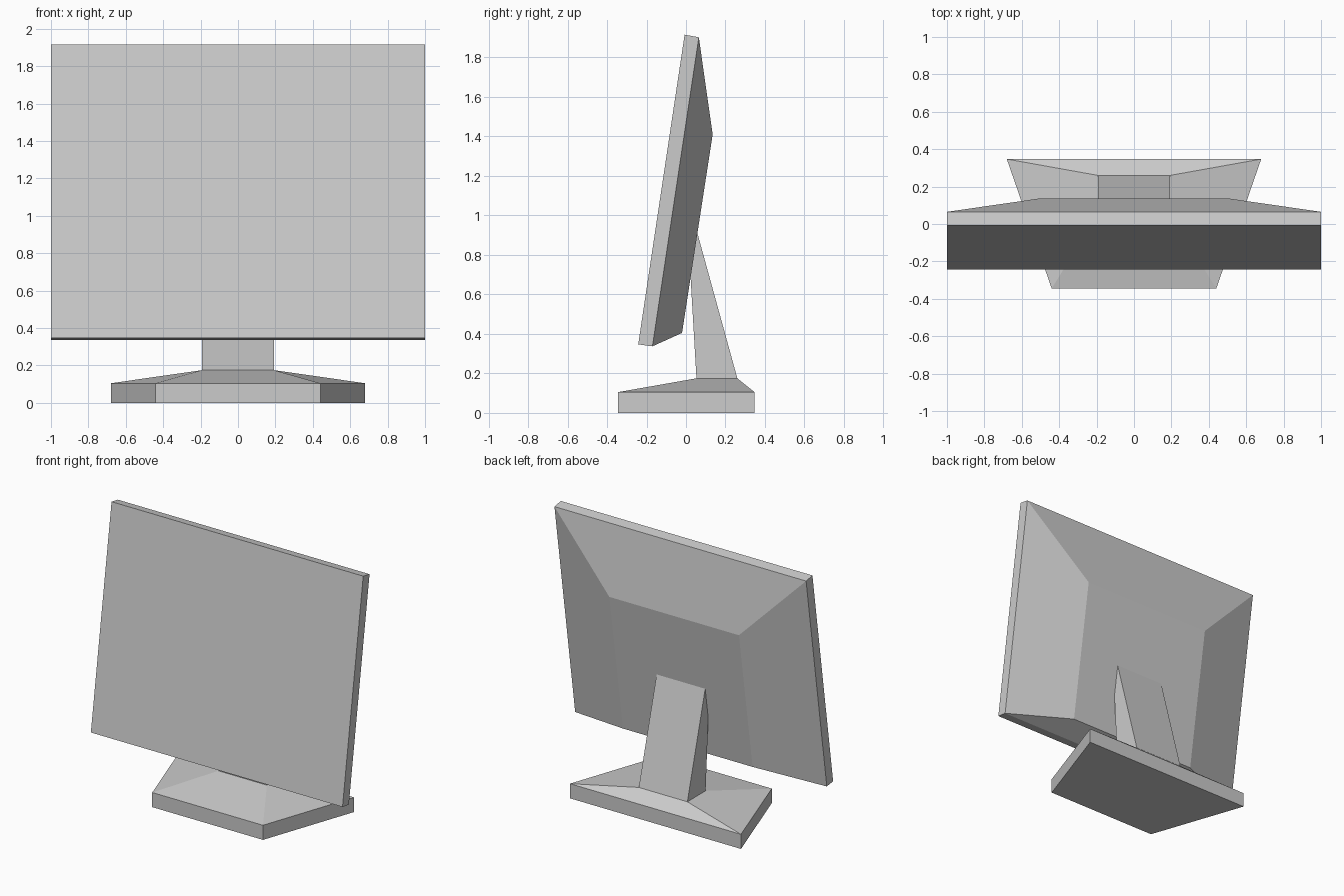
import bpy

cube = bpy.data.objects.get("Cube")
if cube:
    bpy.data.objects.remove(cube, do_unlink=True)

# One grey plastic for every part
grey = bpy.data.materials.new("grey_plastic")
grey.use_nodes = True
colour = (0.6, 0.6, 0.6, 1)
grey.diffuse_color = colour
grey.node_tree.nodes["Principled BSDF"].inputs["Base Color"].default_value = colour


def loft(name, rings):
    """Solid through four-cornered rings; each ring is two mirrored edges (half width, y, z)."""
    verts, faces = [], []
    for (wa, ya, za), (wb, yb, zb) in rings:
        verts += [(-wa, ya, za), (wa, ya, za), (wb, yb, zb), (-wb, yb, zb)]
    for r in range(len(rings) - 1):
        for i in range(4):
            j = (i + 1) % 4
            a, b = r * 4, r * 4 + 4
            faces.append((a + i, a + j, b + j, b + i))
    last = len(verts) - 4
    faces += [(3, 2, 1, 0), tuple(range(last, last + 4))]
    mesh = bpy.data.meshes.new(name)
    mesh.from_pydata(verts, [], faces)
    mesh.materials.append(grey)
    mesh.update()
    obj = bpy.data.objects.new(name, mesh)
    bpy.context.collection.objects.link(obj)
    return obj


# Foot: trapezoid slab with a sloped top rising to the neck
loft("base", [
    ((0.44, -0.345, 0), (0.68, 0.347, 0)),
    ((0.44, -0.345, 0.105), (0.68, 0.347, 0.105)),
    ((0.193, 0.053, 0.175), (0.193, 0.26, 0.175)),
])

# Tapered neck, ending inside the screen housing
loft("stand_neck", [
    ((0.193, 0.053, 0.175), (0.193, 0.26, 0.175)),
    ((0.193, 0.005, 1.0), (0.193, 0.033, 1.0)),
])

# Tilted screen: thin front slab, then the bevelled rear housing
# (rings run back to front, so every face points outwards)
loft("screen", [
    ((0.515, 0.135, 1.41), (0.515, -0.02, 0.405)),
    ((1, 0.065, 1.902), (1, -0.17, 0.337)),
    ((1, -0.007, 1.915), (1, -0.242, 0.347)),
][::-1])

# Make all normals consistent
import bmesh
for name in ("base", "stand_neck", "screen"):
    mesh = bpy.data.objects[name].data
    bm = bmesh.new()
    bm.from_mesh(mesh)
    bmesh.ops.recalc_face_normals(bm, faces=bm.faces)
    bm.to_mesh(mesh)
    bm.free()
